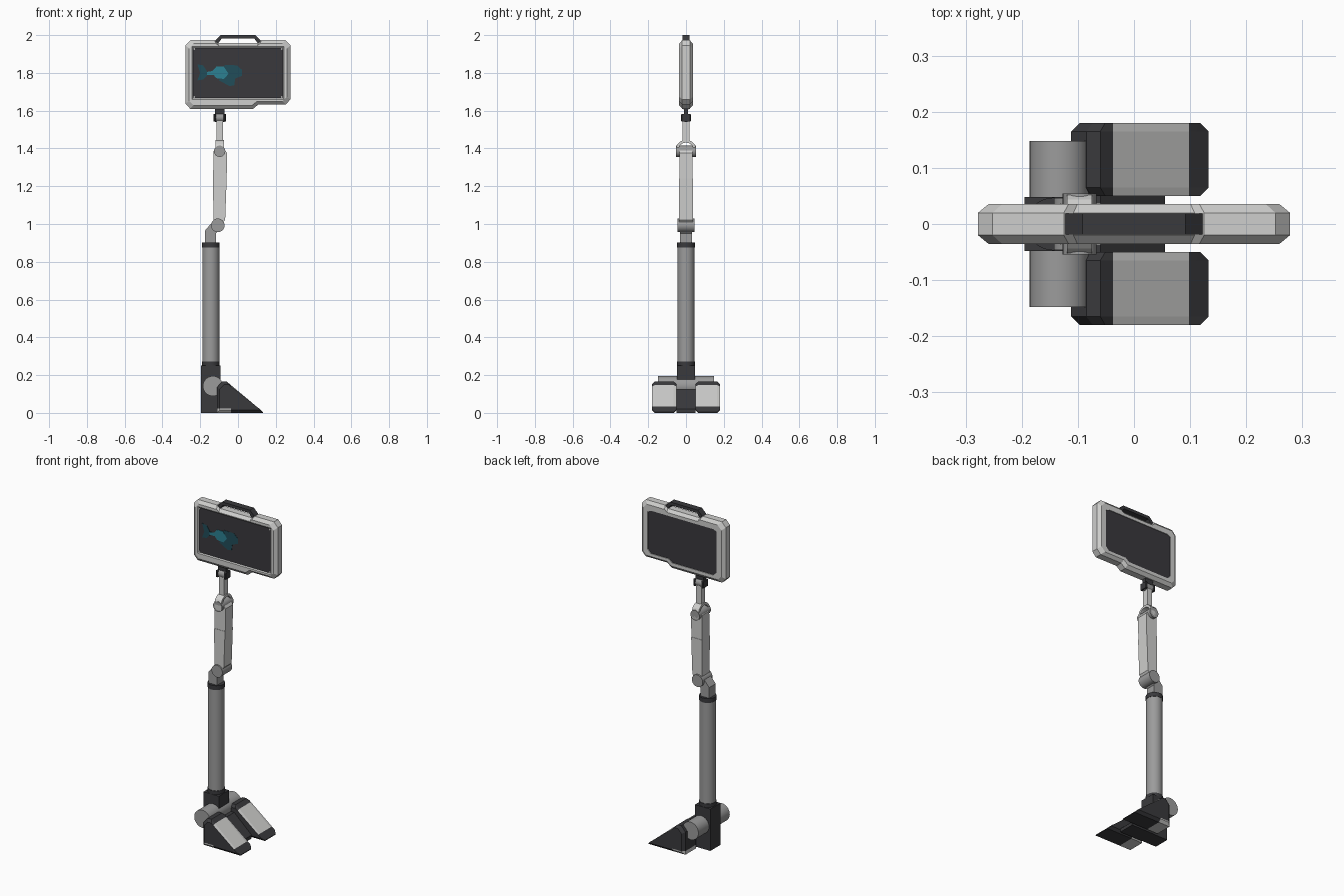
import bpy, bmesh, math
from mathutils import Matrix, Vector

if "Cube" in bpy.data.objects:
    bpy.data.objects.remove(bpy.data.objects["Cube"])


def material(name, rgb):
    m = bpy.data.materials.new(name)
    m.diffuse_color = (*rgb, 1)
    m.use_nodes = True
    m.node_tree.nodes["Principled BSDF"].inputs["Base Color"].default_value = m.diffuse_color
    return m


LIGHT = material("light_grey", (0.62, 0.62, 0.61))
METAL = material("mid_grey_metal", (0.33, 0.33, 0.33))
DARK = material("dark_grey", (0.042, 0.042, 0.046))
SCREEN = material("screen_black", (0.042, 0.040, 0.046))
TEAL = material("bright_teal", (0.025, 0.22, 0.29))
DEEP = material("deep_teal", (0.015, 0.075, 0.10))


def finish(name, bm, *mats):
    bmesh.ops.remove_doubles(bm, verts=bm.verts, dist=1e-5)
    bmesh.ops.recalc_face_normals(bm, faces=bm.faces)
    me = bpy.data.meshes.new(name)
    bm.to_mesh(me)
    bm.free()
    ob = bpy.data.objects.new(name, me)
    bpy.context.collection.objects.link(ob)
    for m in mats:
        me.materials.append(m)
    return ob


def loft(loops, cap_index=(0, 0)):
    """Skin a list of equally long point loops and cap both ends."""
    bm = bmesh.new()
    rings = [[bm.verts.new(p) for p in lp] for lp in loops]
    n = len(rings[0])
    for a, b in zip(rings, rings[1:]):
        for i in range(n):
            bm.faces.new((a[i], a[(i + 1) % n], b[(i + 1) % n], b[i]))
    for ring, idx in ((rings[0], cap_index[0]), (rings[-1], cap_index[1])):
        bm.faces.new(ring).material_index = idx
    return bm


def prism_bm(pts, a, b, axis="y", c=0.0):
    """Profile extruded along y (pts are x,z) or x (pts are y,z), ends chamfered by c."""
    us, vs = [p[0] for p in pts], [p[1] for p in pts]
    cu, cv = (min(us) + max(us)) / 2, (min(vs) + max(vs)) / 2
    su = 1 - 2 * c / (max(us) - min(us))
    sv = 1 - 2 * c / (max(vs) - min(vs))
    small = [(cu + (u - cu) * su, cv + (v - cv) * sv) for u, v in pts]
    put = (lambda u, v, t: (u, t, v)) if axis == "y" else (lambda u, v, t: (t, u, v))
    steps = [(small, a), (pts, a + c), (pts, b - c), (small, b)] if c else [(pts, a), (pts, b)]
    return loft([[put(u, v, t) for u, v in lp] for lp, t in steps])


def prism(name, pts, a, b, mat, axis="y", c=0.0):
    return finish(name, prism_bm(pts, a, b, axis, c), mat)


def box(name, x, y, z, mat, c=0.0):
    return prism(name, [(x[0], z[0]), (x[1], z[0]), (x[1], z[1]), (x[0], z[1])], *y, mat, c=c)


def cylinder(name, centre, r, length, axis, mat, seg=32):
    bm = bmesh.new()
    rot = {"x": Matrix.Rotation(math.pi / 2, 4, "Y"), "y": Matrix.Rotation(math.pi / 2, 4, "X"),
           "z": Matrix.Identity(4)}[axis]
    bmesh.ops.create_cone(bm, cap_ends=True, segments=seg, radius1=r, radius2=r, depth=length,
                          matrix=Matrix.Translation(centre) @ rot)
    ob = finish(name, bm, mat)
    bpy.ops.object.select_all(action="DESELECT")
    ob.select_set(True)
    bpy.context.view_layer.objects.active = ob
    bpy.ops.object.shade_smooth_by_angle(angle=math.radians(35))
    return ob


# Feet: wedges with light treads on the slope and light pads at the heel
foot = [(-0.112, 0), (0.133, 0), (0.133, 0.004), (-0.06, 0.166), (-0.085, 0.166), (-0.112, 0.135)]
for side, y0, y1 in (("front", -0.18, -0.05), ("back", 0.05, 0.18)):
    bm = prism_bm(foot, y0, y1, c=0.015)
    for co, no in (((-0.037, 0, 0), (1, 0, 0)), ((0.098, 0, 0), (1, 0, 0)), ((0, 0, 0.022), (0, 0, 1))):
        bmesh.ops.bisect_plane(bm, geom=bm.verts[:] + bm.edges[:] + bm.faces[:],
                               plane_co=co, plane_no=no)
    bm.normal_update()
    bmesh.ops.recalc_face_normals(bm, faces=bm.faces)
    for f in bm.faces:
        c = f.calc_center_median()
        tread = f.normal.x > 0.5 and f.normal.z > 0.6 and -0.037 < c.x < 0.098
        pad = c.z < 0.022 and c.x < -0.037
        f.material_index = 1 if tread or pad else 0
    finish(side + "_foot", bm, DARK, LIGHT)

# Base block, centre wedge and cross axle
box("base_block", (-0.195, -0.093), (-0.048, 0.048), (0, 0.25), DARK)
prism("centre_wedge", [(-0.1, 0), (0.055, 0), (0.055, 0.02), (-0.06, 0.125), (-0.1, 0.125)],
      -0.05, 0.05, DARK)
cylinder("ankle_axle", (-0.133, 0, 0.142), 0.053, 0.296, "y", METAL)

# Column with dark collars
cx = -0.144
cylinder("column", (cx, 0, 0.575), 0.045, 0.63, "z", METAL)
cylinder("lower_collar", (cx, 0, 0.259), 0.047, 0.026, "z", DARK)
cylinder("upper_collar", (cx, 0, 0.888), 0.047, 0.026, "z", DARK)

# Knee: bent bracket and knuckle
prism("knee_bracket", [(-0.175, 0.9), (-0.117, 0.9), (-0.117, 0.95), (-0.09, 0.98), (-0.11, 1.015),
                       (-0.145, 1.0), (-0.175, 0.965)], -0.031, 0.031, METAL)
cylinder("knee_knuckle", (-0.107, 0, 0.993), 0.036, 0.092, "y", METAL)

# Main arm in two shells, with a faint seam
prism("lower_arm", [(-0.13, 1.0), (-0.085, 1.0), (-0.068, 1.022), (-0.06, 1.24), (-0.132, 1.24)],
      -0.037, 0.037, LIGHT)
prism("upper_arm", [(-0.132, 1.24), (-0.06, 1.24), (-0.058, 1.375), (-0.075, 1.4), (-0.118, 1.4),
                    (-0.129, 1.385)], -0.035, 0.035, LIGHT)

# Elbow: axle, arched fork and thin stem
ex = -0.097
cylinder("elbow_axle", (ex, 0, 1.385), 0.03, 0.108, "y", METAL)
arc = [math.pi * i / 10 for i in range(11)]
fork = [(0.054, 1.365)] + [(0.054 * math.cos(t), 1.395 + 0.05 * math.sin(t)) for t in arc]
fork += [(-0.054, 1.365), (-0.039, 1.365)]
fork += [(0.039 * math.cos(t), 1.395 + 0.036 * math.sin(t)) for t in reversed(arc)] + [(0.039, 1.365)]
prism("elbow_fork", fork, ex - 0.022, ex + 0.022, LIGHT, "x")
box("thin_stem", (ex - 0.017, ex + 0.017), (-0.018, 0.018), (1.44, 1.55), LIGHT)

# Wrist: fork cheeks, knuckle and dark neck
cylinder("wrist_knuckle", (ex, 0, 1.563), 0.023, 0.05, "x", METAL)
for s in (-1, 1):
    x = sorted((ex + s * 0.02, ex + s * 0.033))
    box("wrist_cheek", x, (-0.026, 0.026), (1.543, 1.582), DARK, c=0.004)
prism("panel_neck", [(-0.01, 1.57), (0.01, 1.57), (0.013, 1.625), (-0.013, 1.625)],
      ex - 0.026, ex + 0.026, DARK, "x")

# Display panel: bevelled shell with recessed front and back fields
outline = [(-0.253, 1.61), (0.08, 1.61), (0.108, 1.633), (0.253, 1.633), (0.278, 1.66),
           (0.278, 1.945), (0.252, 1.973), (0.125, 1.973), (0.108, 1.958), (-0.108, 1.958),
           (-0.125, 1.973), (-0.252, 1.973), (-0.278, 1.945), (-0.278, 1.637)]


def scaled(sx, sz, y):
    return [(x * sx, y, 1.792 + (z - 1.792) * sz) for x, z in outline]


def clamped(hx, z0, z1, y, pts=outline):
    return [(max(-hx, min(hx, x)), y, max(z0, min(z1, z))) for x, z in pts]


back = [(x, z) for x, y, z in scaled(0.82, 0.79, 0)]
bm = loft([clamped(0.238, 1.666, 1.933, -0.031), clamped(0.244, 1.66, 1.939, -0.036),
           scaled(0.93, 0.9, -0.036), scaled(1, 1, -0.02),
           scaled(1, 1, 0.02), scaled(0.93, 0.9, 0.036),
           clamped(1, 0, 1.923, 0.036, back), clamped(1, 0, 1.923, 0.032, back)], (1, 1))
finish("display_panel", bm, LIGHT, SCREEN)
for x in (-0.232, 0.232):
    for z in (1.672, 1.927):
        cylinder("screen_screw", (x, -0.032, z), 0.005, 0.003, "y", LIGHT, 8)

# Screen picture: teal plates
prism("picture_body", [(-0.165, 1.79), (-0.13, 1.79), (-0.115, 1.772), (-0.075, 1.768), (-0.05, 1.795),
                       (-0.075, 1.833), (-0.115, 1.833), (-0.135, 1.81), (-0.165, 1.805)],
      -0.0335, -0.0305, TEAL)
prism("picture_left_shade", [(-0.215, 1.76), (-0.185, 1.765), (-0.165, 1.785), (-0.165, 1.81),
                             (-0.185, 1.84), (-0.215, 1.845), (-0.2, 1.8)], -0.0325, -0.0305, DEEP)
prism("picture_right_shade", [(-0.1, 1.76), (-0.045, 1.73), (-0.02, 1.735), (-0.015, 1.77), (0.022, 1.785),
                              (0.022, 1.815), (-0.005, 1.84), (-0.07, 1.842)], -0.0325, -0.0305, DEEP)

# Carry handle: one arched bar
prism("carry_handle", [(-0.122, 1.958), (-0.108, 1.953), (-0.086, 1.982), (0.086, 1.982), (0.108, 1.953),
                       (0.122, 1.958), (0.122, 1.97), (0.092, 2.0), (-0.092, 2.0), (-0.122, 1.97)],
      -0.019, 0.019, DARK)
